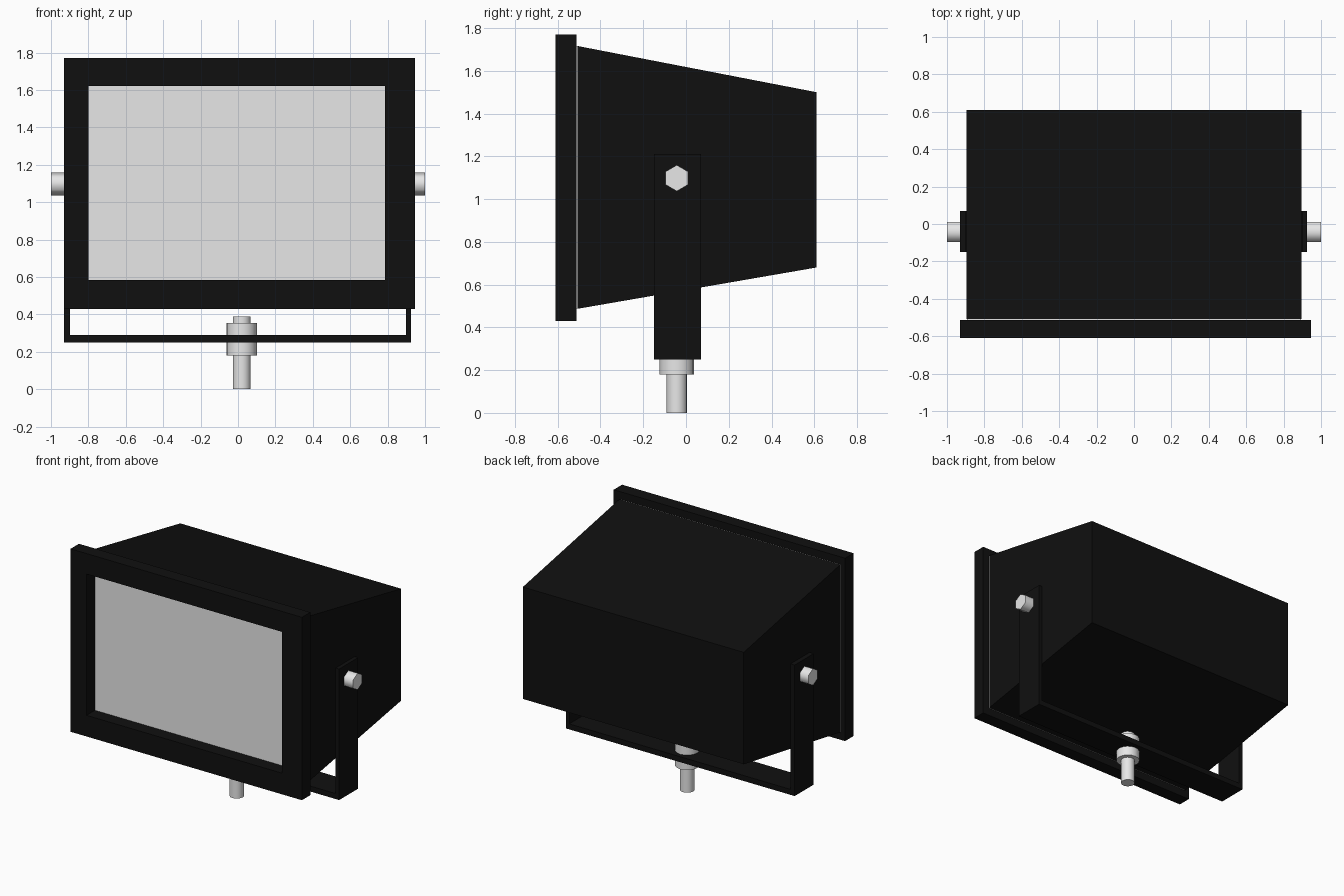
import bpy, bmesh, math
from mathutils import Matrix

if "Cube" in bpy.data.objects:
    bpy.data.objects.remove(bpy.data.objects["Cube"])


def material(name, rgb):
    m = bpy.data.materials.new(name)
    m.diffuse_color = (*rgb, 1)
    m.use_nodes = True
    m.node_tree.nodes["Principled BSDF"].inputs["Base Color"].default_value = m.diffuse_color
    return m


BLACK = material("matte black", (0.005, 0.005, 0.005))
GREY = material("light grey", (0.8, 0.8, 0.8))


def finish(name, bm, mat):
    bmesh.ops.recalc_face_normals(bm, faces=bm.faces[:])
    mesh = bpy.data.meshes.new(name)
    bm.to_mesh(mesh)
    bm.free()
    mesh.materials.append(mat)
    ob = bpy.data.objects.new(name, mesh)
    bpy.context.collection.objects.link(ob)
    return ob


def extrude_profile(name, pts, offset, mat):
    """Closed flat polygon of 3D points pushed along offset."""
    bm = bmesh.new()
    face = bm.faces.new([bm.verts.new(p) for p in pts])
    new = bmesh.ops.extrude_face_region(bm, geom=[face], use_keep_orig=True)["geom"]
    bmesh.ops.translate(bm, vec=offset,
                        verts=[v for v in new if isinstance(v, bmesh.types.BMVert)])
    return finish(name, bm, mat)


def rect(x0, x1, z0, z1, y):
    return [(x0, y, z0), (x1, y, z0), (x1, y, z1), (x0, y, z1)]


def cylinder(name, sides, r, start, length, axis, smooth):
    bm = bmesh.new()
    bmesh.ops.create_cone(bm, cap_ends=True, segments=sides, radius1=r, radius2=r, depth=length)
    bmesh.ops.translate(bm, verts=bm.verts, vec=(0, 0, length / 2))
    if axis != 'Z':   # lay along +x or -x, corners pointing along y
        bmesh.ops.rotate(bm, verts=bm.verts, matrix=Matrix.Rotation(math.pi / 2, 3, 'Z'))
        a = math.pi / 2 if axis == 'X' else -math.pi / 2
        bmesh.ops.rotate(bm, verts=bm.verts, matrix=Matrix.Rotation(a, 3, 'Y'))
    bmesh.ops.translate(bm, verts=bm.verts, vec=start)
    ob = finish(name, bm, GREY)
    bpy.ops.object.select_all(action='DESELECT')
    ob.select_set(True)
    bpy.context.view_layer.objects.active = ob
    bpy.ops.object.shade_smooth_by_angle(angle=math.radians(smooth))
    return ob


# Tapered lamp housing
extrude_profile("housing", [(-0.895, -0.507, 0.487), (-0.895, 0.61, 0.68),
                            (-0.895, 0.61, 1.50), (-0.895, -0.507, 1.716)],
                (1.79, 0, 0), BLACK)

# Glass pane clamped between housing and frame
extrude_profile("glass_pane", rect(-0.893, 0.893, 0.488, 1.714, -0.513), (0, 0.006, 0), GREY)

# Front frame: a ring of four quads, extruded
bm = bmesh.new()
outer = [bm.verts.new(p) for p in rect(-0.93, 0.945, 0.43, 1.77, -0.61)]
inner = [bm.verts.new(p) for p in rect(-0.80, 0.785, 0.585, 1.62, -0.61)]
ring = [bm.faces.new((outer[i], outer[(i + 1) % 4], inner[(i + 1) % 4], inner[i]))
        for i in range(4)]
new = bmesh.ops.extrude_face_region(bm, geom=ring, use_keep_orig=True)["geom"]
bmesh.ops.translate(bm, vec=(0, 0.097, 0),
                    verts=[v for v in new if isinstance(v, bmesh.types.BMVert)])
finish("front_frame", bm, BLACK)

# U-shaped mounting bracket
u = [(-0.93, 1.21), (-0.93, 0.25), (0.925, 0.25), (0.925, 1.21),
     (0.897, 1.21), (0.897, 0.29), (-0.897, 0.29), (-0.897, 1.21)]
extrude_profile("mounting_bracket", [(x, -0.15, z) for x, z in u], (0, 0.22, 0), BLACK)

# Hexagonal side bolts
for s, axis, label in ((1, 'X', "right"), (-1, '-X', "left")):
    cylinder(label + "_side_bolt", 6, 0.061, (s * 0.91, -0.043, 1.098), 0.09, axis, 65)

# Mounting stud with two nuts gripping the bracket
cylinder("mounting_stud", 16, 0.048, (0.02, -0.043, 0), 0.39, 'Z', 40)
cylinder("lower_nut", 16, 0.081, (0.02, -0.043, 0.18), 0.07, 'Z', 40)
cylinder("upper_nut", 16, 0.081, (0.02, -0.043, 0.29), 0.065, 'Z', 40)
